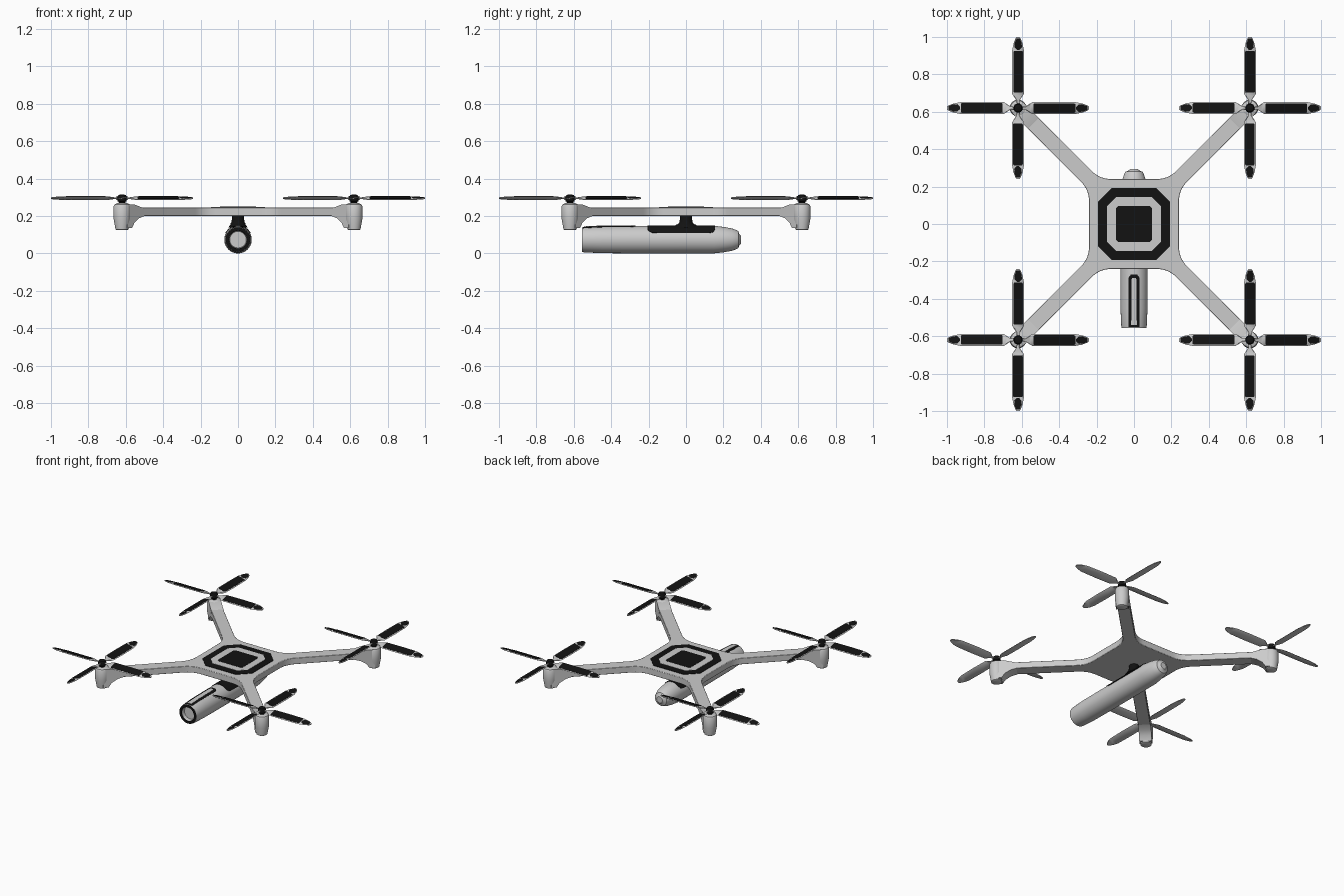
import bpy, bmesh
from math import sin, cos, pi, radians
from mathutils import Matrix, Vector

if "Cube" in bpy.data.objects:
    bpy.data.objects.remove(bpy.data.objects["Cube"])

black = bpy.data.materials.new("black")
black.diffuse_color = (0.006, 0.006, 0.006, 1)
black.use_nodes = True
black.node_tree.nodes["Principled BSDF"].inputs["Base Color"].default_value = black.diffuse_color


def add_loft(bm, rings, cap=True):
    """Skin a list of equal-length closed rings, optionally capped."""
    vs = [[bm.verts.new(p) for p in ring] for ring in rings]
    n = len(vs[0])
    for a, b in zip(vs, vs[1:]):
        for i in range(n):
            j = (i + 1) % n
            bm.faces.new((a[i], a[j], b[j], b[i]))
    if cap:
        bm.faces.new(vs[0][::-1])
        bm.faces.new(vs[-1])


def finish(name, bm, mat=None, loc=(0, 0, 0)):
    bmesh.ops.remove_doubles(bm, verts=bm.verts, dist=1e-5)
    bmesh.ops.recalc_face_normals(bm, faces=bm.faces)
    me = bpy.data.meshes.new(name)
    bm.to_mesh(me)
    bm.free()
    return place(name, me, mat, loc)


def place(name, me, mat=None, loc=(0, 0, 0)):
    ob = bpy.data.objects.new(name, me)
    ob.location = loc
    bpy.context.collection.objects.link(ob)
    if mat and not me.materials:
        me.materials.append(mat)
    return ob


def loft(name, rings, mat=None, cap=True):
    bm = bmesh.new()
    add_loft(bm, rings, cap)
    return finish(name, bm, mat)


def prism(name, pts, z0, z1, mat=None):
    return loft(name, [[(x, y, z) for x, y in pts] for z in (z0, z1)], mat)


def circle(r, n=32):
    return [(r * cos(2 * pi * i / n), r * sin(2 * pi * i / n)) for i in range(n)]


def octagon(h, c):
    q = [(h, h - c), (h - c, h)]
    q += [(-y, x) for x, y in q]
    return q + [(-x, -y) for x, y in q]


# Frame plate with four filleted arms
t = 0.065
c0 = Vector((0.24, 0.183))
p0, p1 = c0 - Vector((0, t)), c0 + Vector((t, t)) * 0.7071
fillet = [p0 * (1 - s) ** 2 + c0 * 2 * s * (1 - s) + p1 * s * s
          for s in [k / 8 for k in range(9)]]
half = [(p.x, p.y) for p in fillet] + [(0.638, 0.582)]
corner = half + [(y, x) for x, y in reversed(half)]
outline = []
for k in range(4):
    outline += corner
    corner = [(-y, x) for x, y in corner]
frame = prism("frame_plate", outline, 0.2, 0.244)
bev = frame.modifiers.new("edge", "BEVEL")
bev.width, bev.segments, bev.limit_method = 0.003, 2, "ANGLE"

# Layered top panel
prism("top_panel_border", octagon(0.193, 0.075), 0.24, 0.2465, black)
prism("top_panel_inset", octagon(0.145, 0.05), 0.24, 0.248)
prism("top_panel_centre", octagon(0.096, 0.012), 0.24, 0.2495, black)

# Propeller: four pitched blades with black inlays on the upper faces
stations = [(0.015, 0.006), (0.04, 0.008), (0.06, 0.022), (0.075, 0.032), (0.19, 0.034),
            (0.31, 0.032), (0.345, 0.025), (0.372, 0.014), (0.38, 0.007)]
panel = [(0.082, -0.022), (0.088, -0.027), (0.3, -0.027), (0.306, -0.022)]
tip = [(0.31, -0.006), (0.325, -0.02), (0.345, -0.019), (0.372, -0.009)]
bm_blade, bm_inlay = bmesh.new(), bmesh.new()
for k in range(4):
    m = Matrix.Rotation(k * pi / 2, 3, 'Z') @ Matrix.Rotation(radians(14), 3, 'X')
    add_loft(bm_blade, [[m @ Vector((r, w * a, 0.003 * b)) for a, b in
                         ((-1, 0), (-.85, 1), (.85, 1), (1, 0), (.85, -1), (-.85, -1))]
                        for r, w in stations])
    for shape in (panel, tip):
        pts = shape + [(x, -y) for x, y in reversed(shape)]
        add_loft(bm_inlay, [[m @ Vector((x, y, z)) for x, y in pts] for z in (0.002, 0.004)])

# Motor pod, its gusset on the arm, and the black rotor hub
pod_prof = [(0.03, 0.125), (0.035, 0.128), (0.045, 0.185), (0.045, 0.252), (0.04, 0.262), (0.028, 0.268)]
hub_prof = [(0.016, 0.262), (0.018, 0.275), (0.025, 0.28), (0.025, 0.302), (0.02, 0.311), (0.008, 0.316)]
bm_pod, bm_hub = bmesh.new(), bmesh.new()
add_loft(bm_pod, [[(x, y, z) for x, y in circle(r)] for r, z in pod_prof])
add_loft(bm_hub, [[(x, y, z) for x, y in circle(r, 24)] for r, z in hub_prof])
gusset = [(-0.13, 0.2), (-0.09, 0.188), (-0.055, 0.165), (-0.035, 0.135), (0, 0.135),
          (0, 0.262), (-0.05, 0.262), (-0.12, 0.243)]
bm_gus = bmesh.new()
add_loft(bm_gus, [[(r, w, z) for r, z in gusset] for w in (-0.04, 0.04)])

parts = [finish("motor_pod", bm_pod), finish("arm_gusset", bm_gus),
         finish("rotor_hub", bm_hub, black), finish("propeller_blades", bm_blade),
         finish("propeller_inlays", bm_inlay, black)]
heights = [0, 0, 0, 0.295, 0.295]
for k, (sx, sy) in enumerate(((1, 1), (-1, 1), (-1, -1), (1, -1))):
    for ob, z in zip(parts, heights):
        o = ob if k == 0 else place(ob.name + "_%d" % (k + 1), ob.data)
        o.location = (0.62 * sx, 0.62 * sy, z)
        if ob is parts[1]:
            o.rotation_euler.z = pi / 4 + k * pi / 2

# Slung tube along y with a recessed front lens
CZ = 0.0735
side = [(-0.555, 0.066), (-0.545, 0.068), (-0.45, 0.0725), (-0.3, 0.0735), (0.15, 0.0735),
        (0.2, 0.068), (0.245, 0.06), (0.272, 0.05), (0.28, 0.045), (0.284, 0.032), (0.293, 0.022)]


def tube_ring(y, r):
    return [(a, y, CZ + b) for a, b in circle(r, 48)]


def tube_radius(y):
    for (y0, r0), (y1, r1) in zip(side, side[1:]):
        if y <= y1:
            return r0 + (r1 - r0) * (y - y0) / (y1 - y0)


loft("slung_tube", [tube_ring(y, r) for y, r in [(-0.53, 0.044), (-0.553, 0.047)] + side])
rim = [(-0.545, 0.047), (-0.557, 0.048), (-0.557, 0.065), (-0.545, 0.065), (-0.545, 0.047)]
loft("lens_rim", [tube_ring(y, r) for y, r in rim], black, cap=False)


def wrap(name, spans, lift, mat=None):
    """Thin shell hugging the tube's upper side; spans are (y, half angle)."""
    rings = []
    for y, deg in spans:
        ring = []
        for off, order in ((lift, 1), (-0.006, -1)):
            for i in range(-8, 9):
                a = radians(deg) * i / 8 * order
                r = tube_radius(y) + off
                ring.append((r * sin(a), y, CZ + r * cos(a)))
        rings.append(ring)
    return loft(name, rings, mat)


# Black saddle and stem carrying the tube, plus the top stripe
wrap("saddle", [(-0.205, 42), (-0.2, 52), (-0.18, 61), (-0.1, 62), (0.12, 62), (0.145, 58), (0.155, 42)],
     0.003, black)
stem = [(0.07, 0.138), (0.055, 0.152), (0.041, 0.158), (0.034, 0.168), (0.032, 0.202)]
loft("stem", [[(x * (0.75 if z < 0.155 else 1), y, z) for x, y in circle(r)] for r, z in stem], black)
wrap("stripe_border", [(-0.55, 25), (-0.45, 24), (-0.3, 24), (-0.285, 22), (-0.27, 13)], 0.0015, black)
wrap("stripe_inset", [(-0.54, 12), (-0.45, 11), (-0.3, 11), (-0.288, 7)], 0.003)

# Smooth shading with crisp edges
bpy.ops.object.select_all(action='SELECT')
bpy.context.view_layer.objects.active = frame
bpy.ops.object.shade_smooth_by_angle(angle=radians(32))
